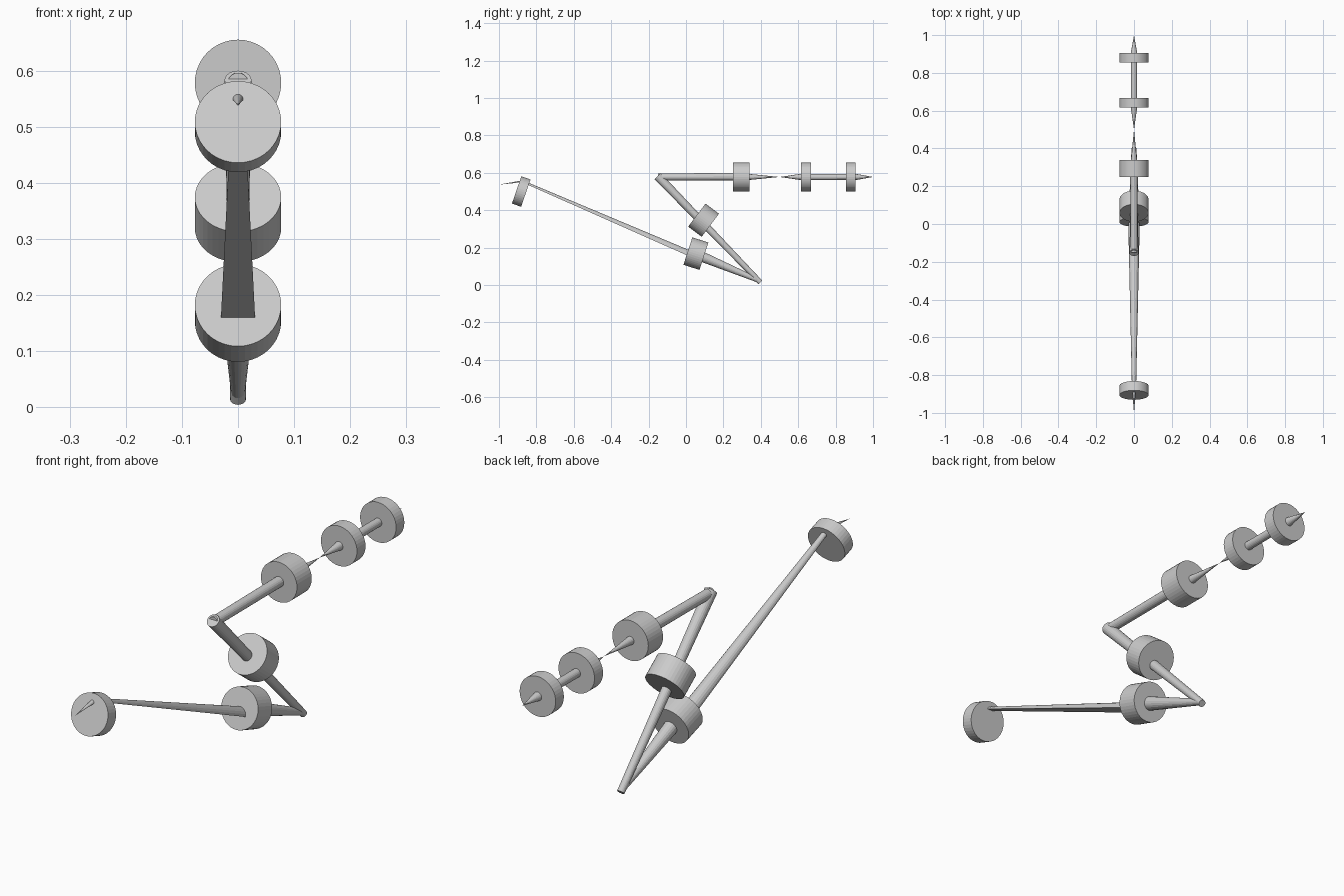
import bpy, bmesh, math
from mathutils import Vector

if "Cube" in bpy.data.objects:
    bpy.data.objects.remove(bpy.data.objects["Cube"])


def loft(name, p0, p1, r0, r1, sides=20, half=False):
    """Tapered bar from p0 to p1, given as (y, z); half keeps only the upper side."""
    a, b = Vector((0, *p0)), Vector((0, *p1))
    d = (b - a).normalized()
    side = Vector((1, 0, 0))
    up = side.cross(d)
    if up.z < 0:
        up = -up
    span = math.pi if half else 2 * math.pi
    n = sides // 2 + 1 if half else sides
    step = span / (n - 1 if half else n)
    bm = bmesh.new()
    rings = []
    for c, r in ((a, r0), (b, r1)):
        if r == 0:
            rings.append([bm.verts.new(c)] * n)
        else:
            rings.append([bm.verts.new(c + side * r * math.cos(i * step) + up * r * math.sin(i * step))
                          for i in range(n)])
    for i in range(n):
        j = (i + 1) % n
        quad = (rings[0][i], rings[0][j], rings[1][j], rings[1][i])
        bm.faces.new(list(dict.fromkeys(quad)))
    for ring, r in zip(rings, (r0, r1)):
        if r:
            bm.faces.new(ring)
    bmesh.ops.recalc_face_normals(bm, faces=bm.faces)
    me = bpy.data.meshes.new(name)
    bm.to_mesh(me)
    bm.free()
    ob = bpy.data.objects.new(name, me)
    bpy.context.collection.objects.link(ob)
    return ob


def disc(name, y, z, thick, tilt, r=0.077):
    """Weight disc centred at (y, z), its axis tilted downwards by tilt degrees."""
    t = math.radians(tilt)
    h = Vector((math.cos(t), -math.sin(t))) * thick / 2
    c = Vector((y, z))
    return loft(name, c - h, c + h, r, r, sides=40)


# weight discs: y, z, thickness, tilt
for name, *v in (
    ("tail_disc", -0.881, 0.50, 0.052, 19),
    ("lower_disc", 0.053, 0.168, 0.09, 18),
    # this disc's axis rises towards the front of the zigzag
    ("middle_disc", 0.094, 0.347, 0.09, 37),
    ("upper_disc", 0.295, 0.578, 0.09, 0),
    ("inner_tip_disc", 0.642, 0.578, 0.052, 0),
    ("outer_tip_disc", 0.88, 0.578, 0.05, 0),
):
    disc(name, *v)

# zigzag bars
loft("lower_bar", (0.395, 0.022), (0.03, 0.175), 0.012, 0.03)
loft("middle_bar", (0.398, 0.014), (-0.152, 0.583), 0.014, 0.024)
loft("upper_bar", (-0.15, 0.577), (0.27, 0.58), 0.019, 0.02)

# needle-thin link and end spike
loft("upper_spike", (0.33, 0.578), (0.5, 0.578), 0.017, 0)
loft("link_spike", (0.63, 0.578), (0.5, 0.578), 0.019, 0)
loft("tip_bar", (0.65, 0.578), (0.87, 0.578), 0.017, 0.016)
loft("end_spike", (0.9, 0.578), (1.0, 0.578), 0.018, 0)

# tail boom with a flat underside, and its thin end
loft("tail_boom", (0.03, 0.148), (-0.87, 0.547), 0.031, 0.011, half=True)
loft("tail_tip", (-0.87, 0.55), (-1.0, 0.537), 0.011, 0, half=True)
